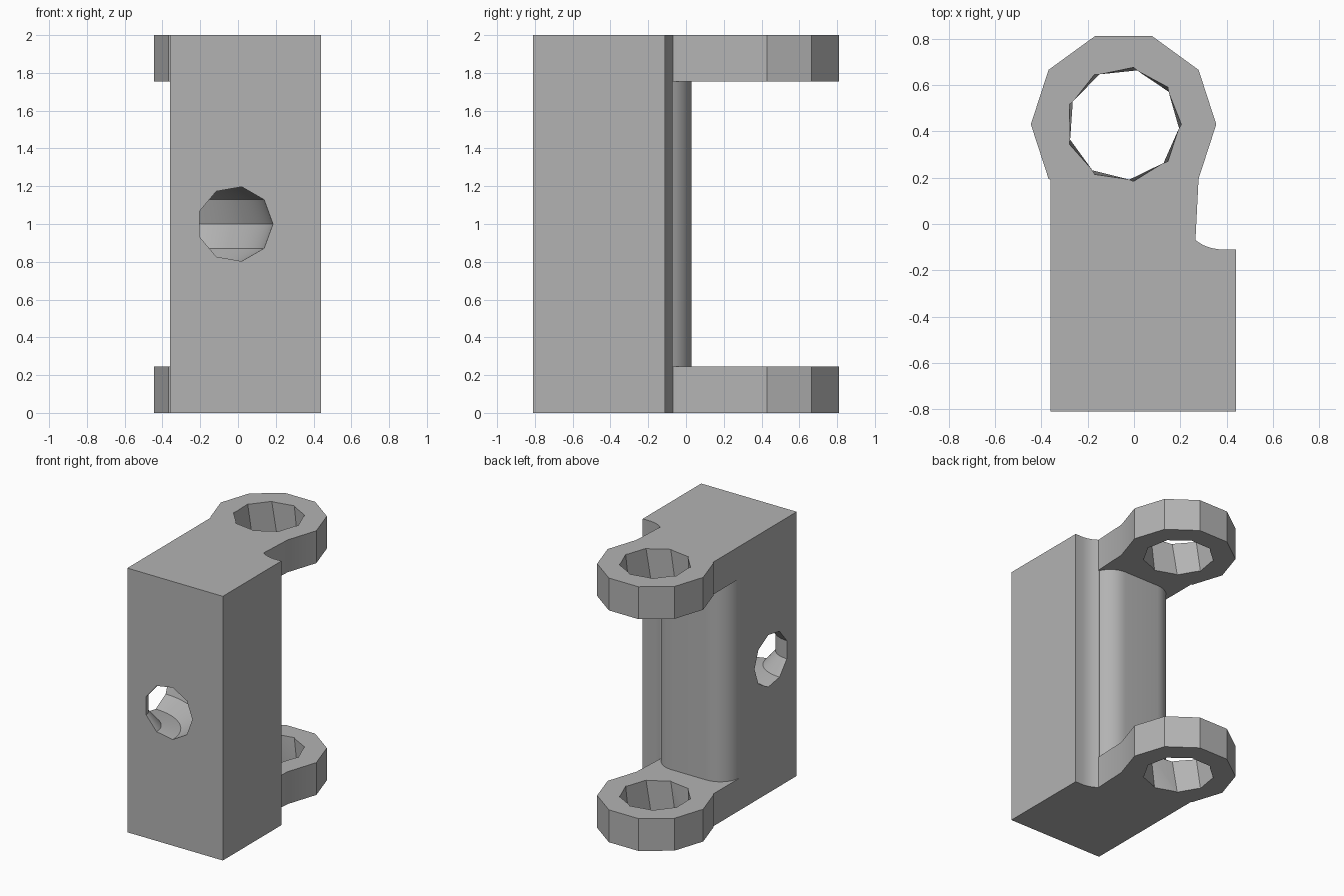
import bpy, bmesh
from math import cos, sin, pi, radians

cube = bpy.data.objects.get("Cube")
if cube:
    bpy.data.objects.remove(cube, do_unlink=True)

grey = bpy.data.materials.new("plain grey")
grey.use_nodes = True
grey.diffuse_color = (0.45, 0.45, 0.45, 1)
grey.node_tree.nodes["Principled BSDF"].inputs["Base Color"].default_value = grey.diffuse_color

RING = (-0.045, 0.43)      # centre of the eyelets
HALF_NECK = 0.315
CORNER = 0.17              # rounding of the spine


def loft(name, rings):
    """Solid through a list of equal-sized point rings."""
    bm = bmesh.new()
    rows = [[bm.verts.new(p) for p in ring] for ring in rings]
    n = len(rows[0])
    for a, b in zip(rows, rows[1:]):
        for i in range(n):
            j = (i + 1) % n
            bm.faces.new((a[i], a[j], b[j], b[i]))
    bm.faces.new(rows[0][::-1])
    bm.faces.new(rows[-1])
    bmesh.ops.recalc_face_normals(bm, faces=bm.faces)
    mesh = bpy.data.meshes.new(name)
    bm.to_mesh(mesh)
    bm.free()
    mesh.materials.append(grey)
    obj = bpy.data.objects.new(name, mesh)
    bpy.context.collection.objects.link(obj)
    return obj


def prism(name, outline, z0, z1):
    return loft(name, [[(x, y, z) for x, y in outline] for z in (z0, z1)])


def arc(cx, cy, r, start, end, steps):
    angles = [radians(start + (end - start) * i / steps) for i in range(steps + 1)]
    return [(cx + r * cos(a), cy + r * sin(a)) for a in angles]


# Bracket outline: block, small fillet, neck and ten-sided eyelet
outline = [(-0.36, -0.81), (0.44, -0.81), (0.44, -0.11)]
outline += [(0.37, -0.11), (0.335, -0.104), (0.3, -0.092), (0.265, -0.07)]
outline += arc(*RING, 0.4, -36, 216, 7)
outline += [(-0.36, 0.19)]
bracket = prism("hinge_bracket", outline, 0, 2)

# Window between the eyelets, leaving a rounded spine
cx, cy = RING[0], 0.03 - CORNER
inset = HALF_NECK - CORNER
window = [(0.6, -0.07)]
window += arc(cx + inset, cy, CORNER, 24, 90, 8)
window += arc(cx - inset, cy, CORNER, 90, 180, 10)
window += [(-0.6, cy), (-0.6, 1), (0.6, 1)]
cutters = [prism("window_cutter", window, 0.245, 1.755)]

# Slightly twisted nine-sided eyelet holes
for label, z0, z1 in (("lower", 0, 0.245), ("upper", 1.755, 2)):
    slope = 8 / (z1 - z0)
    rings = []
    for z in (z0 - 0.05, z1 + 0.05):
        turn = (z - z1) * slope
        ring = arc(*RING, 0.25, turn, turn + 320, 8)
        rings.append([(x, y, z) for x, y in ring])
    cutters.append(loft(label + "_hole_cutter", rings))

# Elbow passage from the front face round to the side face
path = [(-0.015, -0.92, 0)]
for i in range(17):
    t = i / 16 * pi / 2
    path.append((-0.36 + 0.345 * cos(t), -0.81 + 0.305 * sin(t), t))
path.append((-0.47, -0.505, pi / 2))
section = arc(0, 0, 0.2, 0, 320, 8)
cutters.append(loft("elbow_cutter", [
    [(x + u * cos(t), y + u * sin(t), 1 + v) for u, v in section]
    for x, y, t in path]))

# Cut everything out of the bracket
bpy.context.view_layer.objects.active = bracket
for cutter in cutters:
    mod = bracket.modifiers.new(cutter.name, "BOOLEAN")
    mod.operation = "DIFFERENCE"
    mod.solver = "EXACT"
    mod.object = cutter
    bpy.ops.object.modifier_apply(modifier=mod.name)
    bpy.data.objects.remove(cutter, do_unlink=True)

for obj in bpy.context.selected_objects:
    obj.select_set(False)
bracket.select_set(True)
bpy.ops.object.shade_smooth_by_angle(angle=radians(30))
